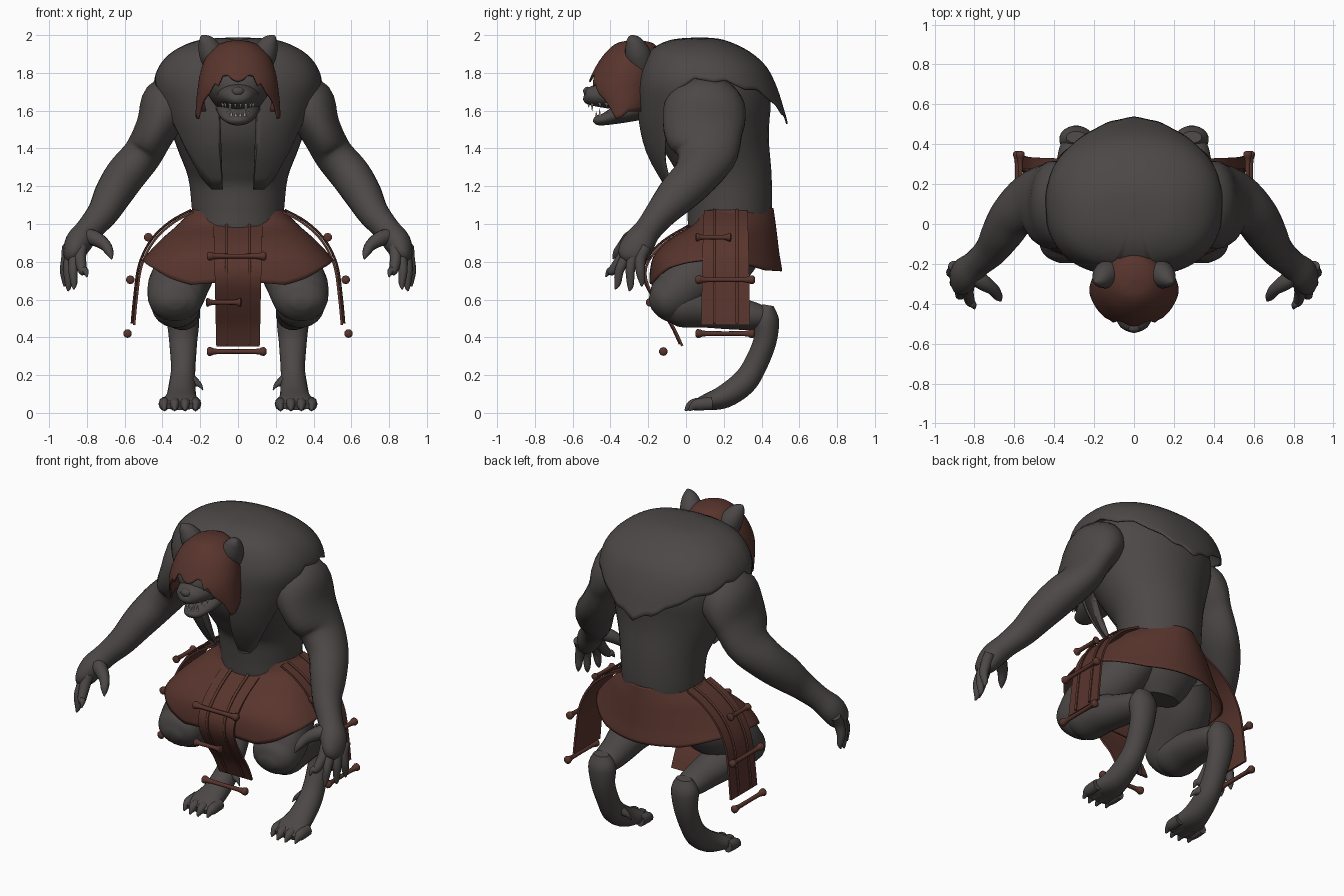
import bpy, math
from mathutils import Vector


def material(name, rgb):
    m = bpy.data.materials.new(name)
    m.diffuse_color = (*rgb, 1)
    return m


GREY = material("dark grey fur", (0.071, 0.064, 0.062))
BROWN = material("red brown leather", (0.098, 0.035, 0.026))
IVORY = material("ivory teeth", (0.6, 0.58, 0.52))


def spline(keys, s):
    """Smooth curve through tuples, s counted in key steps."""
    i = min(int(s), len(keys) - 2)
    f = s - i
    k = [keys[max(0, min(len(keys) - 1, i + d))] for d in (-1, 0, 1, 2)]
    return [b + 0.5 * f * (c - a + f * (2*a - 5*b + 4*c - d + f * (3*(b - c) + d - a)))
            for a, b, c, d in zip(*k)]


def lerp_table(table, x):
    for (x0, y0), (x1, y1) in zip(table, table[1:]):
        if x <= x1:
            return y0 + (y1 - y0) * (x - x0) / (x1 - x0)
    return table[-1][1]


def build(name, verts, faces, mat, mirror=False, thick=0, angle=50):
    me = bpy.data.meshes.new(name)
    me.from_pydata(verts, [], faces)
    me.materials.append(mat)
    ob = bpy.data.objects.new(name, me)
    bpy.context.collection.objects.link(ob)
    if thick:
        ob.modifiers.new("thickness", 'SOLIDIFY').thickness = thick
    if mirror:
        ob.modifiers.new("mirror", 'MIRROR').use_mirror_merge = False
    bpy.ops.object.select_all(action='DESELECT')
    ob.select_set(True)
    bpy.context.view_layer.objects.active = ob
    bpy.ops.object.mode_set(mode='EDIT')
    bpy.ops.mesh.select_all(action='SELECT')
    bpy.ops.mesh.normals_make_consistent(inside=False)
    bpy.ops.object.mode_set(mode='OBJECT')
    bpy.ops.object.shade_smooth_by_angle(angle=math.radians(angle))
    return ob


def tube(name, keys, mat, ref=(1, 0, 0), n=20, steps=4, mirror=False):
    """Loft through (x, y, z, a, b); b is the radius along the ref axis."""
    total = (len(keys) - 1) * steps
    rows = [spline(keys, i / steps) for i in range(total + 1)]
    pos = [Vector(r[:3]) for r in rows]
    verts, faces = [], []
    for i, r in enumerate(rows):
        t = (pos[min(i + 1, total)] - pos[max(i - 1, 0)]).normalized()
        side = t.cross(Vector(ref)).normalized()
        other = t.cross(side)
        for j in range(n):
            w = 2 * math.pi * (j + 0.5) / n
            verts.append(pos[i] + side * math.cos(w) * max(r[3], .001)
                         + other * math.sin(w) * max(r[4], .001))
    for i in range(total):
        for j in range(n):
            k = (j + 1) % n
            faces.append((i*n + j, i*n + k, i*n + n + k, i*n + n + j))
    faces += [tuple(range(n)), tuple(range(total*n, total*n + n))]
    return build(name, verts, faces, mat, mirror)


def drape(name, sections, hem, mat, power=1.0, back_power=1.0, back_taper=0.0, cap=True):
    """Hanging shell: sections (z, rx, y_front, y_back), hem (degrees from front, z)."""
    n, rows = 120, 22
    zs = [(-s[0], i) for i, s in enumerate(sections)]
    verts, faces = [], []
    for j in range(n):
        w = 2 * math.pi * j / n
        end = lerp_table(zs, -lerp_table(hem, abs(math.degrees(w) - 360 * (w > math.pi))))
        for i in range(rows + 1):
            z, rx, yf, yb = spline(sections, end * i / rows)
            sx, cx = math.sin(w), math.cos(w)
            p = power if cx > 0 else back_power
            rx *= 1 - back_taper * max(0, -cx)
            verts.append((rx * math.copysign(abs(sx) ** p, sx),
                          (yf + yb) / 2 - (yb - yf) / 2 * math.copysign(abs(cx) ** p, cx), z))
    r = rows + 1
    for j in range(n):
        k = (j + 1) % n
        faces += [(j*r + i, j*r + i + 1, k*r + i + 1, k*r + i) for i in range(rows)]
    if cap:
        faces.append(tuple(j * r for j in range(n)))
    return build(name, verts, faces, mat, thick=0.01)


# Body
tube("torso", [(0, .22, .72, .12, .10), (0, .24, .85, .22, .17), (0, .225, .95, .235, .21),
               (0, .23, 1.08, .245, .225), (0, .22, 1.25, .265, .235), (0, .18, 1.4, .32, .27),
               (0, .14, 1.55, .37, .315), (0, .12, 1.7, .39, .31), (0, .10, 1.82, .33, .26),
               (0, .08, 1.93, .14, .14)], GREY, ref=(0, 1, 0), n=40)
tube("neck", [(0, .05, 1.74, .2, .22), (0, -.12, 1.76, .17, .18), (0, -.3, 1.76, .13, .14)], GREY)

# Arms and hands
tube("arm", [(.27, .10, 1.73, .08, .12), (.36, .10, 1.64, .15, .21), (.435, .095, 1.50, .112, .215),
             (.505, .11, 1.37, .105, .165), (.595, .055, 1.26, .108, .125), (.66, -.04, 1.16, .10, .11),
             (.715, -.13, 1.06, .083, .085), (.79, -.20, .97, .07, .072), (.845, -.25, .90, .072, .085),
             (.875, -.29, .83, .05, .075), (.88, -.30, .80, .02, .03)],
     GREY, ref=(0, 1, 0), mirror=True)
for i, (bx, by, tx, ty, tz) in enumerate([(.83, -.33, .80, -.425, .72), (.86, -.31, .87, -.375, .655),
                                          (.885, -.27, .90, -.30, .645), (.90, -.23, .92, -.235, .67)]):
    tube(f"finger_{i + 1}", [(bx, by + .02, .88, .030, .032), (bx + .005, by - .01, .82, .031, .031),
                             ((bx + tx) / 2 + .008, (by + ty) / 2 - .01, .755, .026, .025),
                             (tx * .8 + bx * .2, ty * .8 + by * .2, tz + .03, .018, .017),
                             (tx, ty, tz, .004, .004)], GREY, n=10, mirror=True)
tube("thumb", [(.82, -.25, .94, .04, .04), (.76, -.29, .925, .042, .042), (.705, -.33, .89, .032, .03),
               (.68, -.365, .85, .022, .022), (.668, -.385, .815, .004, .004)],
     GREY, ref=(0, 1, 0), n=10, mirror=True)

# Legs and feet
tube("thigh", [(.17, .28, .90, .11, .11), (.25, .16, .80, .16, .15), (.31, .01, .69, .155, .16),
               (.33, -.08, .615, .135, .15), (.335, -.15, .59, .10, .12), (.335, -.19, .58, .03, .05)],
     GREY, mirror=True)
tube("shin", [(.335, -.12, .585, .07, .09), (.33, -.03, .575, .12, .13), (.32, .1, .56, .11, .12),
              (.30, .25, .53, .09, .10), (.29, .38, .51, .07, .085), (.29, .455, .51, .035, .05)],
     GREY, mirror=True)
tube("lower_leg", [(.29, .435, .57, .03, .05), (.29, .425, .50, .068, .085), (.29, .418, .38, .062, .075),
                   (.29, .36, .24, .064, .065), (.295, .30, .155, .068, .07), (.30, .20, .085, .062, .08),
                   (.305, .10, .055, .042, .10), (.305, .03, .035, .02, .09)], GREY, mirror=True)
for i in range(4):
    x = .225 + i * .055
    y = .02 * abs(i - 1.5) - .01
    tube(f"toe_{i + 1}", [(x, y + .12, .05, .035, .03), (x, y + .05, .045, .034, .03),
                          (x, y + .02, .035, .024, .02), (x, y - .005, .012, .005, .005)],
         GREY, n=10, mirror=True)
tube("spur", [(.24, .30, .17, .03, .03), (.205, .29, .15, .015, .015), (.185, .28, .12, .002, .002)],
     GREY, ref=(0, 1, 0), n=8, mirror=True)

# Fur mantle with two front flaps and a ragged back
drape("mantle", [(1.988, .01, .07, .09), (1.975, .20, -.08, .20), (1.92, .335, -.19, .325),
                 (1.84, .415, -.235, .42), (1.74, .445, -.26, .475), (1.62, .42, -.26, .515),
                 (1.5, .38, -.25, .545), (1.35, .335, -.205, .55), (1.17, .28, -.10, .55)],
      [(0, 1.66), (10, 1.62), (12, 1.19), (24, 1.19), (36, 1.26), (48, 1.38), (60, 1.55), (70, 1.70),
       (84, 1.77), (95, 1.75), (105, 1.76), (120, 1.71), (134, 1.71), (145, 1.66), (156, 1.63),
       (164, 1.58), (172, 1.575), (180, 1.53)], GREY, power=.8, back_power=.9)

# Head: skull, muzzle, jaw and ears
tube("skull", [(0, -.16, 1.76, .10, .10), (0, -.27, 1.76, .18, .17), (0, -.38, 1.74, .14, .155),
               (0, -.45, 1.735, .075, .10), (0, -.48, 1.735, .02, .03)], GREY)
tube("muzzle", [(0, -.30, 1.70, .11, .14), (0, -.42, 1.685, .075, .11), (0, -.50, 1.677, .052, .08),
                (0, -.53, 1.673, .036, .05), (0, -.542, 1.675, .01, .015)], GREY)
tube("nose", [(0, -.49, 1.705, .02, .025), (0, -.525, 1.70, .026, .034), (0, -.543, 1.695, .01, .014)], GREY)
tube("jaw", [(0, -.24, 1.62, .07, .12), (0, -.36, 1.58, .05, .10), (0, -.43, 1.555, .033, .072),
             (0, -.47, 1.55, .026, .05), (0, -.49, 1.555, .01, .02)], GREY)
tube("ear", [(.115, -.235, 1.83, .065, .062), (.14, -.255, 1.90, .068, .066), (.163, -.272, 1.95, .052, .052),
             (.182, -.285, 1.98, .03, .03), (.195, -.29, 1.997, .004, .005)], GREY, mirror=True)
for i, (x, y, size) in enumerate([(.014, -.515, .016), (.042, -.497, .035), (.066, -.455, .016),
                                  (.08, -.42, .016)]):
    tube(f"upper_tooth_{i + 1}", [(x, y, 1.64, .009, .009), (x, y, 1.632 - size, .001, .001)],
         IVORY, n=6, steps=2, mirror=True)
    tube(f"lower_tooth_{i + 1}", [(x * .85, y + .04, 1.57, .008, .008),
                                  (x * .85, y + .04, 1.583 + size * .8, .001, .001)],
         IVORY, n=6, steps=2, mirror=True)

# Leather hood with a jagged brow and pointed cheek guards
drape("hood", [(1.975, .008, -.28, -.265), (1.955, .095, -.37, -.17), (1.89, .165, -.44, -.14),
               (1.80, .20, -.495, -.13), (1.72, .213, -.52, -.14), (1.64, .222, -.50, -.16),
               (1.55, .225, -.46, -.20)],
      [(0, 1.755), (8, 1.765), (16, 1.79), (24, 1.785), (30, 1.73), (37, 1.745), (45, 1.69),
       (58, 1.645), (72, 1.56), (84, 1.57), (100, 1.6), (180, 1.6)], BROWN)

# Skirt, squared off over the thighs and narrow behind
drape("skirt", [(1.085, .235, .06, .463), (1.0, .315, .04, .475), (.92, .405, -.085, .485),
                (.84, .48, -.165, .495), (.76, .535, -.19, .508), (.66, .55, -.195, .515)],
      [(0, .70), (18, .685), (34, .72), (50, .765), (70, .795), (90, .815), (115, .79), (140, .755),
       (180, .75)], BROWN, power=.68, back_taper=.3, cap=False)


def panel(name, path, place, ref, widths, cords, bones, mirror):
    """Leather flap with hanging cords and tied bones; path is (outward, z)."""
    last = len(path) - 1
    keys = [(*place(0, o, z), .009, (widths[0] + (widths[1] - widths[0]) * i / last) * 1.414)
            for i, (o, z) in enumerate(path)]
    tube(name, keys, BROWN, ref, 4, 5, mirror)
    for c, lat in enumerate(cords):
        tube(f"{name}_cord_{c + 1}", [(*place(lat, o + .012, z + .009), .007, .009) for o, z in path],
             BROWN, ref, 8, 4, mirror)
    shape = [(0, .012), (.03, .023), (.09, .021), (.2, .013), (.8, .013), (.91, .021), (.97, .023), (1, .012)]
    for b, (z, o, l0, l1) in enumerate(bones):
        tube(f"{name}_bone_{b + 1}", [(*place(l0 + (l1 - l0) * f, o, z), r, r) for f, r in shape],
             BROWN, (0, 0, 1), 10, 2, mirror)


panel("front_flap", [(-.03, .985), (.11, .90), (.20, .80), (.21, .70), (.15, .58), (.07, .46), (.02, .355)],
      lambda l, o, z: (l, -o, z), (1, 0, 0), (.13, .115), (-.06, .06),
      [(.83, .21, -.165, .15), (.585, .19, -.17, .02), (.325, .12, -.165, .15)], False)
panel("side_flap", [(.235, 1.065), (.345, 1.005), (.445, .91), (.51, .78), (.535, .62), (.55, .465)],
      lambda l, o, z: (o, .21 + l, z), (0, 1, 0), (.115, .13), (-.06, .06),
      [(.93, .475, -.16, .03), (.705, .57, -.16, .155), (.42, .585, -.16, .155)], True)
